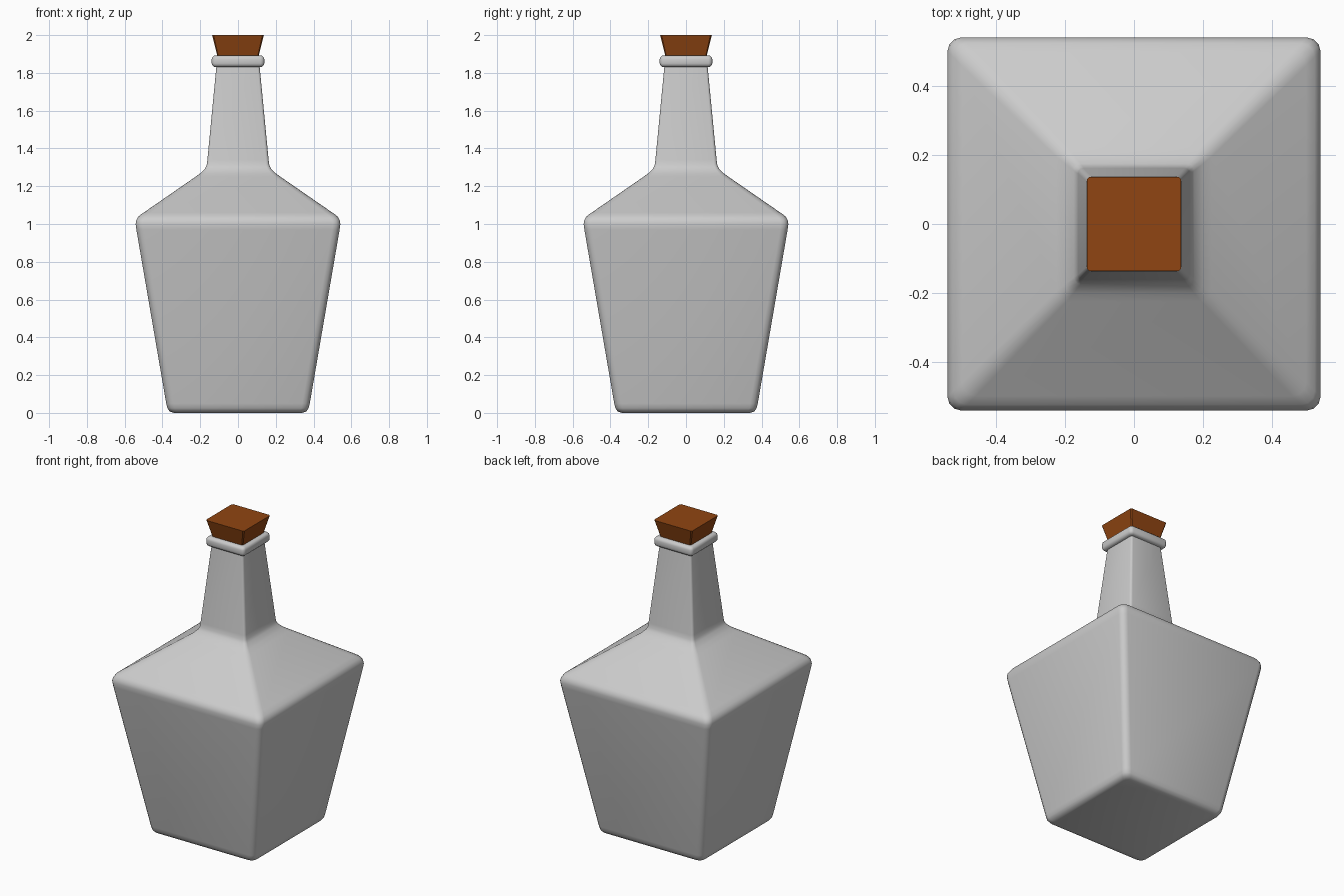
import bpy, bmesh, math

if "Cube" in bpy.data.objects:
    bpy.data.objects.remove(bpy.data.objects["Cube"])


def ring_points(w, r, segs):
    """Rounded square of half-width w and corner radius r."""
    pts = []
    for k in range(4):
        c = math.pi / 4 + k * math.pi / 2
        cx = (w - r) * math.copysign(1, math.cos(c))
        cy = (w - r) * math.copysign(1, math.sin(c))
        for i in range(segs + 1):
            a = k * math.pi / 2 + i * math.pi / 2 / segs
            pts.append((cx + r * math.cos(a), cy + r * math.sin(a)))
    return pts


def square_loft(name, sections, segs=3, angle=35, closed=False):
    """Skin rounded squares given as (half-width, z, corner radius)."""
    bm = bmesh.new()
    rings = [[bm.verts.new((x, y, z)) for x, y in ring_points(w, r, segs)]
             for w, z, r in sections]
    pairs = list(zip(rings, rings[1:]))
    if closed:
        pairs.append((rings[-1], rings[0]))
    else:
        bm.faces.new(rings[0][::-1])
        bm.faces.new(rings[-1])
    for a, b in pairs:
        n = len(a)
        for i in range(n):
            j = (i + 1) % n
            bm.faces.new((a[i], a[j], b[j], b[i]))
    bmesh.ops.recalc_face_normals(bm, faces=bm.faces[:])
    me = bpy.data.meshes.new(name)
    bm.to_mesh(me)
    bm.free()
    ob = bpy.data.objects.new(name, me)
    bpy.context.collection.objects.link(ob)
    bpy.ops.object.select_all(action='DESELECT')
    ob.select_set(True)
    bpy.context.view_layer.objects.active = ob
    bpy.ops.object.shade_smooth_by_angle(angle=math.radians(angle))
    return ob


# Flared body, sloping shoulder and tapered neck in one skin
square_loft("bottle", [
    (0.34, 0.0, 0.03), (0.362, 0.008, 0.035), (0.374, 0.025, 0.038), (0.38, 0.05, 0.04),
    (0.538, 0.97, 0.04), (0.542, 1.0, 0.04), (0.538, 1.022, 0.04), (0.525, 1.042, 0.04),
    (0.50, 1.06, 0.04), (0.225, 1.25, 0.03), (0.20, 1.268, 0.025),
    (0.175, 1.293, 0.02), (0.166, 1.312, 0.018), (0.162, 1.34, 0.015),
    (0.113, 1.85, 0.012),
], angle=50)

# Rounded lip around the neck
square_loft("lip", [
    (0.105, 1.832, 0.01), (0.127, 1.832, 0.015), (0.136, 1.84, 0.018),
    (0.139, 1.85, 0.02), (0.139, 1.873, 0.02), (0.136, 1.883, 0.018),
    (0.127, 1.891, 0.015), (0.105, 1.891, 0.01),
], angle=50, closed=True)

# Tapered stopper
cork = square_loft("cork", [(0.104, 1.87, 0.004), (0.137, 2.0, 0.008)], segs=1, angle=30)
mat = bpy.data.materials.new("cork_brown")
mat.diffuse_color = (0.28, 0.06, 0.006, 1)
mat.use_nodes = True
mat.node_tree.nodes["Principled BSDF"].inputs["Base Color"].default_value = mat.diffuse_color
cork.data.materials.append(mat)
